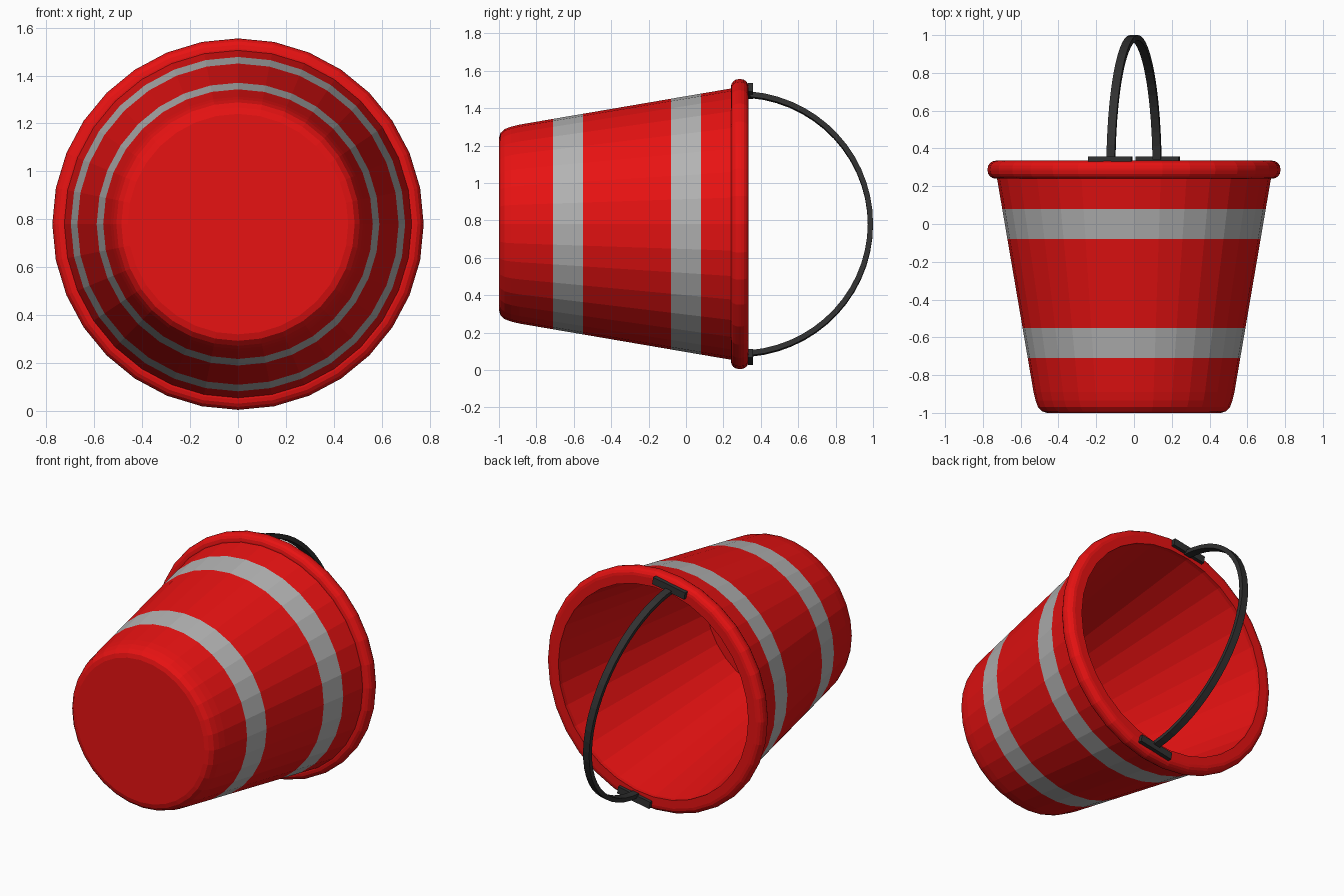
import bpy, bmesh
from math import sin, cos, pi, radians
from mathutils import Matrix, Vector

if "Cube" in bpy.data.objects:
    bpy.data.objects.remove(bpy.data.objects["Cube"])

CZ = 0.78      # height of the bucket axis, which runs along y
SIDES = 32


def material(name, rgb):
    m = bpy.data.materials.new(name)
    m.diffuse_color = (*rgb, 1)
    m.use_nodes = True
    m.node_tree.nodes["Principled BSDF"].inputs["Base Color"].default_value = m.diffuse_color
    return m


RED = material("red", (0.8, 0.006, 0.006))
GREY = material("grey", (0.45, 0.45, 0.45))
BLACK = material("black", (0.03, 0.03, 0.03))


def finish(bm, name, mats):
    bmesh.ops.recalc_face_normals(bm, faces=bm.faces)
    me = bpy.data.meshes.new(name)
    bm.to_mesh(me)
    bm.free()
    for m in mats:
        me.materials.append(m)
    ob = bpy.data.objects.new(name, me)
    bpy.context.collection.objects.link(ob)
    return ob


def lathe(name, profile, mats, closed=False, stripes=()):
    """Revolve (radius, y) points round the bucket axis."""
    bm = bmesh.new()
    rings = []
    for r, y in profile:
        rings.append([bm.verts.new((r * sin(2 * pi * i / SIDES), y,
                                    CZ + r * cos(2 * pi * i / SIDES)))
                      for i in range(SIDES)])
    n = len(rings)
    for k in range(n if closed else n - 1):
        a, b = rings[k], rings[(k + 1) % n]
        for i in range(SIDES):
            j = (i + 1) % SIDES
            f = bm.faces.new((a[i], a[j], b[j], b[i]))
            f.material_index = int(k in stripes)
    if not closed:
        bm.faces.new(rings[0])
        bm.faces.new(rings[-1])
    return finish(bm, name, mats)


def wall(y):
    return (0.725 + 0.171 * (y - 0.24), y)


# tapered shell with rounded base, two stripes and hollow inside
base = [(0.46, -1), (0.487, -0.992), (0.508, -0.97), (0.521, -0.935), wall(-0.89)]
outer = [wall(y) for y in (-0.71, -0.55, -0.08, 0.08, 0.29)]
inner = [(0.68, 0.31), (0.49, -0.9)]
lathe("bucket_body", base + outer + inner, [RED, GREY], stripes=(5, 7))

# rounded rim
arc = 0.042
rim = [(0.68, 0.24)]
for cy, start in ((0.24 + arc, -90), (0.335 - arc, 0)):
    for s in range(5):
        t = radians(start + s * 22.5)
        rim.append((0.775 - arc + arc * cos(t), cy + arc * sin(t)))
rim.append((0.68, 0.335))
lathe("bucket_rim", rim, [RED], closed=True)

# the handle and its mounts are turned slightly about the axis
TILT = Matrix.Translation((0, 0, CZ)) @ Matrix.Rotation(radians(-10), 4, 'Y')

# flat-strip hoop handle
bm = bmesh.new()
R, CY, STEPS = 0.715, 0.281, 28
rings = []
for s in range(STEPS + 1):
    t = radians(5 + 170 * s / STEPS)
    rings.append([bm.verts.new(TILT @ Vector((x, CY + r * sin(t), r * cos(t))))
                  for x, r in ((-0.022, R - 0.024), (0.022, R - 0.024),
                               (0.022, R + 0.004), (-0.022, R + 0.004))])
for a, b in zip(rings, rings[1:]):
    for i in range(4):
        j = (i + 1) % 4
        bm.faces.new((a[i], a[j], b[j], b[i]))
bm.faces.new(rings[0])
bm.faces.new(rings[-1])
finish(bm, "handle", [BLACK])

# mounting tabs on the rim face
for name, side in (("upper_tab", 1), ("lower_tab", -1)):
    bm = bmesh.new()
    bmesh.ops.create_cube(bm, size=1, matrix=TILT
                          @ Matrix.Translation((0, 0.344, side * 0.722))
                          @ Matrix.Diagonal((0.232, 0.026, 0.046, 1)))
    finish(bm, name, [BLACK])
